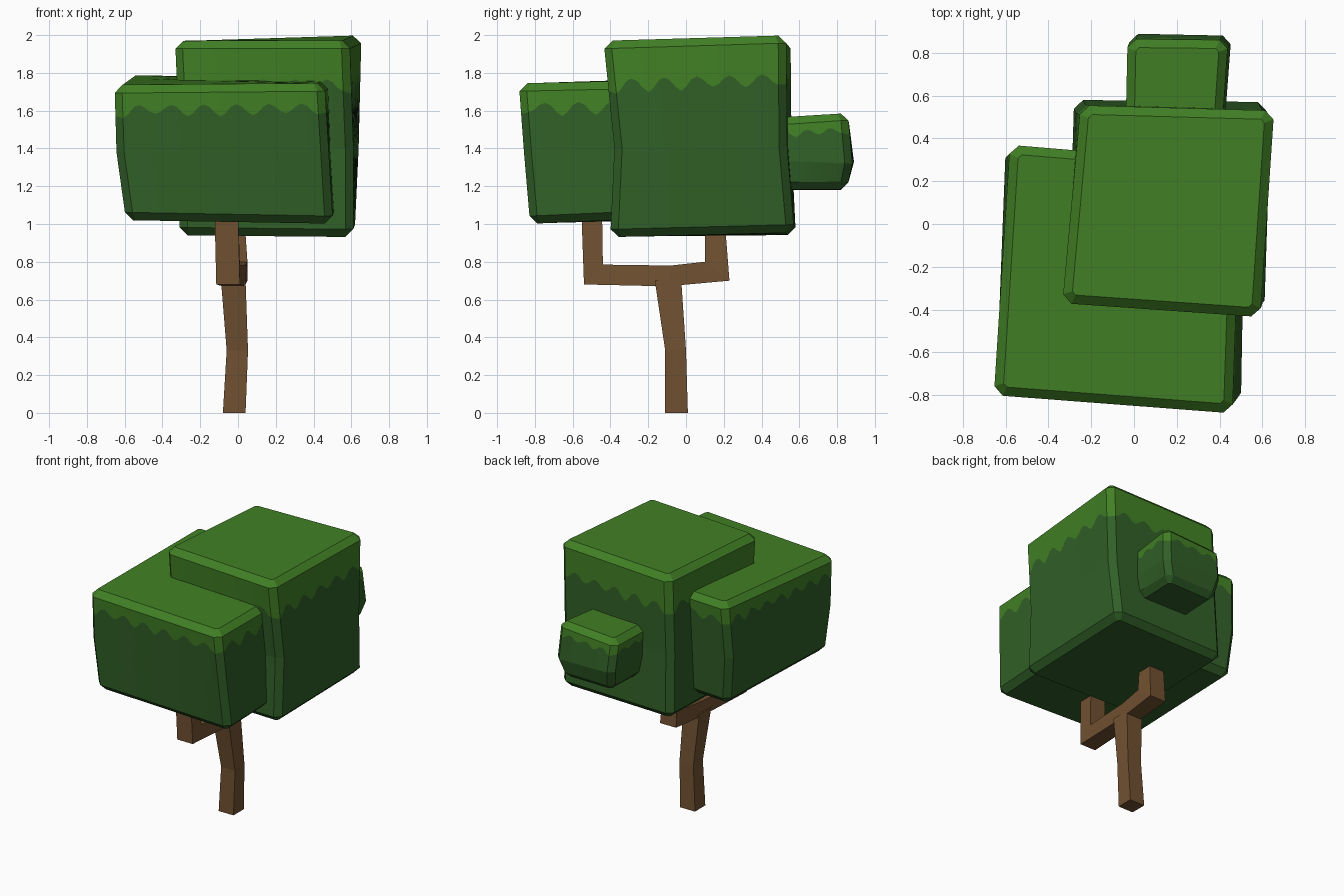
import bpy, bmesh, math, random
from mathutils import Vector

if "Cube" in bpy.data.objects:
    bpy.data.objects.remove(bpy.data.objects["Cube"])

random.seed(4)


def material(name, rgb):
    m = bpy.data.materials.new(name)
    m.diffuse_color = (*rgb, 1)
    m.use_nodes = True
    m.node_tree.nodes["Principled BSDF"].inputs["Base Color"].default_value = m.diffuse_color
    return m


LIGHT = material("light leaf green", (0.053, 0.215, 0.018))
DARK = material("dark leaf green", (0.030, 0.115, 0.020))
BARK = material("bark brown", (0.165, 0.083, 0.031))


def finish(bm, name, mats):
    bmesh.ops.recalc_face_normals(bm, faces=bm.faces)
    mesh = bpy.data.meshes.new(name)
    bm.to_mesh(mesh)
    bm.free()
    for m in mats:
        mesh.materials.append(m)
    ob = bpy.data.objects.new(name, mesh)
    bpy.context.collection.objects.link(ob)
    return ob


def skin(bm, rings, mats):
    """Bridge closed rings of points and cap both ends."""
    vs = [[bm.verts.new(p) for p in r] for r in rings]
    n = len(vs[0])
    for k in range(len(vs) - 1):
        for i in range(n):
            j = (i + 1) % n
            f = bm.faces.new((vs[k][i], vs[k][j], vs[k + 1][j], vs[k + 1][i]))
            f.material_index = mats[k]
    bm.faces.new(vs[0][::-1]).material_index = mats[0]
    bm.faces.new(vs[-1]).material_index = mats[-1]


def outline(corners, cut, counts):
    """Quad outline with cut corners, each side divided evenly."""
    pts = []
    for i in range(4):
        a, b = corners[i], corners[(i + 1) % 4]
        d = (b - a).normalized() * cut
        a, b = a + d, b - d
        pts += [a.lerp(b, s / counts[i]) for s in range(counts[i] + 1)]
    return pts


def inset(corners, amount):
    out = []
    for i in range(4):
        p = corners[i]
        out.append(p + ((corners[i - 1] - p).normalized()
                        + (corners[(i + 1) % 4] - p).normalized()) * amount)
    return out


def foliage(name, bottom, middle, top, cut, depth, amp, lobe):
    """Wonky bevelled block; corners run front-left, front-right, back-right, back-left."""
    bottom, middle, top = ([Vector(p) for p in c] for c in (bottom, middle, top))
    lobes = [max(2, round((top[(i + 1) % 4] - top[i]).length / lobe)) for i in range(4)]
    counts = [n * 6 for n in lobes]
    up = Vector((0, 0, cut))
    low_cap = outline(inset(bottom, cut), cut * 0.4, counts)
    low = outline([p + up for p in bottom], cut, counts)
    mid = outline(middle, cut, counts)
    high = outline([p - up for p in top], cut, counts)
    high_cap = outline(inset(top, cut), cut * 0.4, counts)
    # scalloped lower edge of the light leaves
    waves = []
    for n in lobes:
        dips = [random.uniform(0.6, 1.5) for _ in range(n + 1)]
        for s in range(n * 6 + 1):
            u = s / 6
            c = math.cos(2 * math.pi * u)
            waves.append(-amp * c * dips[round(u)] if c > 0 else -amp * c * 0.8)
    drip = []
    for m, h, w in zip(mid, high, waves):
        drip.append(h.lerp(m, (depth - w) / (h.z - m.z)))
    bm = bmesh.new()
    skin(bm, [low_cap, low, mid, drip, high, high_cap], [1, 1, 1, 0, 0])
    return finish(bm, name, [LIGHT, DARK])


# Tall main leaf block
foliage("main_foliage",
        [(-0.31, -0.38, 0.94), (0.61, -0.40, 0.93), (0.62, 0.57, 0.955), (-0.28, 0.58, 0.94)],
        [(-0.31, -0.36, 1.40), (0.61, -0.38, 1.40), (0.64, 0.535, 1.40), (-0.27, 0.56, 1.40)],
        [(-0.335, -0.37, 1.97), (0.59, -0.435, 1.97), (0.655, 0.53, 2.0), (-0.25, 0.555, 1.97)],
        0.042, 0.19, 0.035, 0.19)

# Wide front leaf block
foliage("front_foliage",
        [(-0.60, -0.80, 1.02), (0.50, -0.83, 1.00), (0.52, 0.28, 1.05), (-0.57, 0.33, 1.03)],
        [(-0.645, -0.80, 1.38), (0.48, -0.86, 1.38), (0.50, 0.28, 1.38), (-0.60, 0.35, 1.38)],
        [(-0.655, -0.80, 1.735), (0.46, -0.885, 1.745), (0.50, 0.28, 1.77), (-0.58, 0.37, 1.79)],
        0.042, 0.09, 0.032, 0.18)

# Small leaf block on the back
foliage("back_foliage",
        [(-0.02, 0.42, 1.18), (0.41, 0.42, 1.18), (0.42, 0.86, 1.185), (0.00, 0.86, 1.18)],
        [(-0.04, 0.42, 1.34), (0.42, 0.42, 1.34), (0.455, 0.88, 1.32), (-0.02, 0.89, 1.33)],
        [(-0.04, 0.42, 1.555), (0.41, 0.42, 1.56), (0.44, 0.86, 1.59), (-0.03, 0.865, 1.56)],
        0.04, 0.05, 0.018, 0.15)


def beam(name, sections):
    """Four-sided wood through sections given as (y, z), (y, z), left x, right x."""
    rings = [[(x0, *a), (x1, *a), (x1, *b), (x0, *b)] for a, b, x0, x1 in sections]
    bm = bmesh.new()
    skin(bm, rings, [0] * (len(rings) - 1))
    return finish(bm, name, [BARK])


# Bent trunk
beam("trunk", [((-0.11, 0), (0.01, 0), -0.08, 0.04),
               ((-0.11, 0.33), (0.0, 0.33), -0.06, 0.053),
               ((-0.165, 0.70), (-0.025, 0.70), -0.09, 0.04)])

# U-shaped fork with mitred corners
beam("forked_branch", [((-0.555, 1.10), (-0.445, 1.10), -0.125, 0.0),
                       ((-0.54, 0.68), (-0.44, 0.785), -0.115, 0.01),
                       ((-0.10, 0.67), (-0.08, 0.78), -0.08, 0.035),
                       ((0.23, 0.70), (0.10, 0.80), -0.08, 0.05),
                       ((0.205, 1.02), (0.10, 1.02), -0.08, 0.035)])
